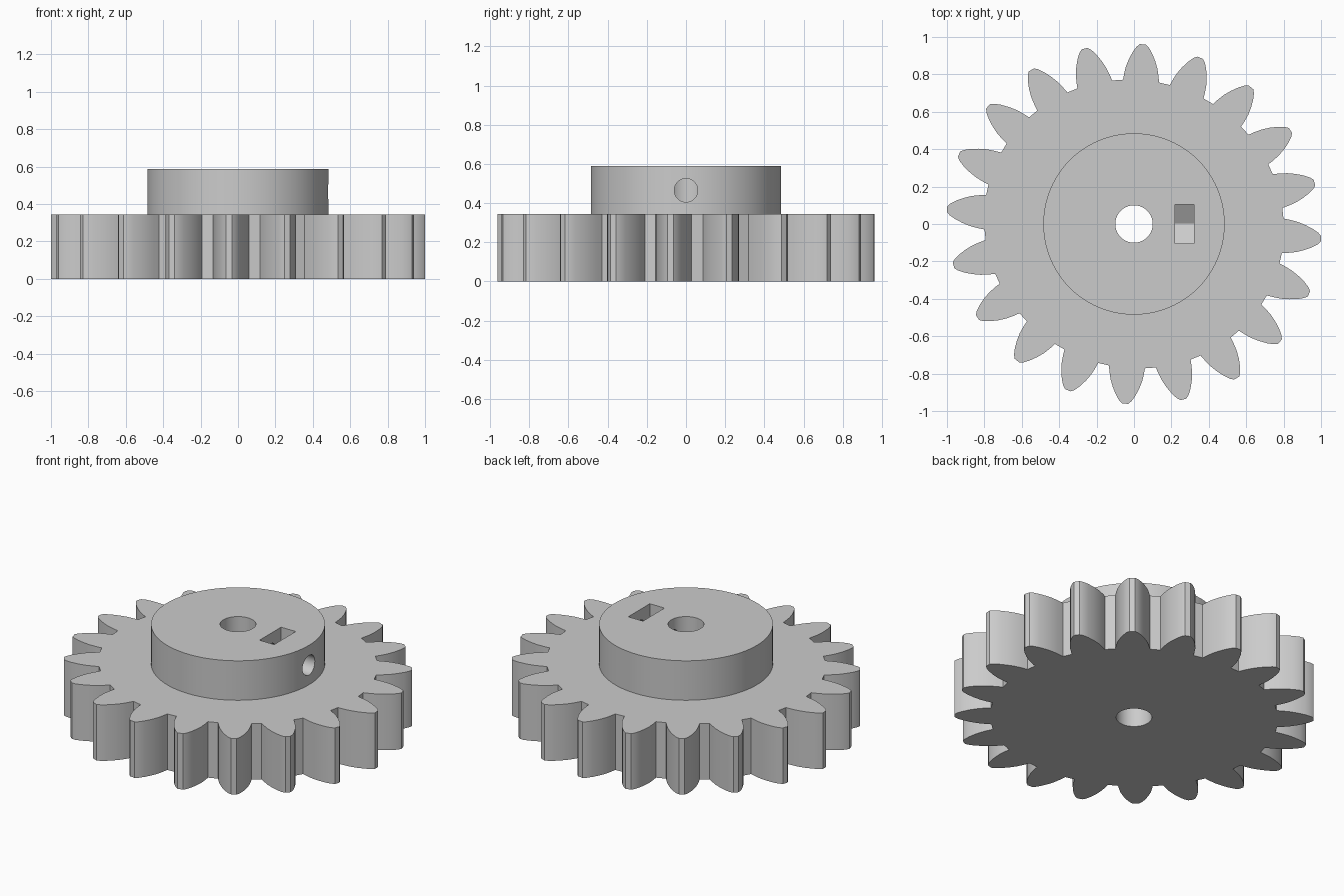
import bpy, bmesh, math
from math import sin, cos, radians, pi
from mathutils import Matrix

cube = bpy.data.objects.get("Cube")
if cube:
    bpy.data.objects.remove(cube, do_unlink=True)

# Single grey material
grey = bpy.data.materials.new("plain_grey")
grey.use_nodes = True
color = (0.6, 0.6, 0.6, 1)
grey.diffuse_color = color
grey.node_tree.nodes["Principled BSDF"].inputs["Base Color"].default_value = color

GEAR_TOP, HUB_TOP = 0.345, 0.588
TEETH = 20


def prism(name, outline, low, high, matrix=Matrix()):
    """Extrude a flat outline from low to high, then place it."""
    bm = bmesh.new()
    face = bm.faces.new([bm.verts.new((x, y, low)) for x, y in outline])
    ext = bmesh.ops.extrude_face_region(bm, geom=[face])
    verts = [g for g in ext["geom"] if isinstance(g, bmesh.types.BMVert)]
    bmesh.ops.translate(bm, verts=verts, vec=(0, 0, high - low))
    bmesh.ops.transform(bm, matrix=matrix, verts=bm.verts)
    bmesh.ops.recalc_face_normals(bm, faces=bm.faces)
    mesh = bpy.data.meshes.new(name)
    bm.to_mesh(mesh)
    bm.free()
    mesh.materials.append(grey)
    obj = bpy.data.objects.new(name, mesh)
    bpy.context.collection.objects.link(obj)
    return obj


def circle(radius, count):
    return [(radius * cos(2 * pi * i / count), radius * sin(2 * pi * i / count))
            for i in range(count)]


def activate(obj):
    bpy.ops.object.select_all(action='DESELECT')
    obj.select_set(True)
    bpy.context.view_layer.objects.active = obj


def cut(obj, cutter):
    mod = obj.modifiers.new("cut", 'BOOLEAN')
    mod.operation, mod.solver, mod.object = 'DIFFERENCE', 'EXACT', cutter
    activate(obj)
    bpy.ops.object.modifier_apply(modifier=mod.name)


# Tooth flank as radius and half angle in degrees
flank = [(0.805, 6.9), (0.84, 6.3), (0.88, 5.5), (0.92, 4.4),
         (0.96, 3.1), (0.99, 1.9), (1.005, 0.9)]
tooth = [(r, -a) for r, a in flank] + [(r, a) for r, a in reversed(flank)]

# Slightly oval ring of teeth
tilt, squash = radians(-21.7), 0.95
outline = []
for i in range(TEETH):
    for r, a in tooth:
        t = 2 * pi * i / TEETH + radians(a)
        u, v = r * cos(t), r * sin(t) * squash
        outline.append((u * cos(tilt) - v * sin(tilt), u * sin(tilt) + v * cos(tilt)))
reach = max(x for x, y in outline)
outline = [(x / reach, y / reach) for x, y in outline]
gear = prism("toothed_wheel", outline, 0, GEAR_TOP)

# Hub sits a hair into the wheel
hub = prism("hub", circle(0.485, 96), GEAR_TOP - 0.005, HUB_TOP)

# Cutters: shaft bore, side screw hole and nut slot with a V floor
along_x = Matrix(((0, 0, 1, 0), (1, 0, 0, 0), (0, 1, 0, 0), (0, 0, 0, 1)))
bore = prism("bore_cutter", circle(0.1, 64), -0.2, 0.8)
screw = prism("screw_cutter", circle(0.06, 40), 0, 0.7,
              Matrix.Translation((0, 0, 0.465)) @ along_x)
slot = prism("slot_cutter",
             [(-0.105, 0.7), (-0.105, 0.405), (0, 0.344), (0.105, 0.405), (0.105, 0.7)],
             0.22, 0.32, along_x)

cut(gear, bore)
for cutter in (bore, screw, slot):
    cut(hub, cutter)
for cutter in (bore, screw, slot):
    bpy.data.objects.remove(cutter, do_unlink=True)

for obj in (gear, hub):
    activate(obj)
    bpy.ops.object.shade_smooth_by_angle(angle=radians(25))
